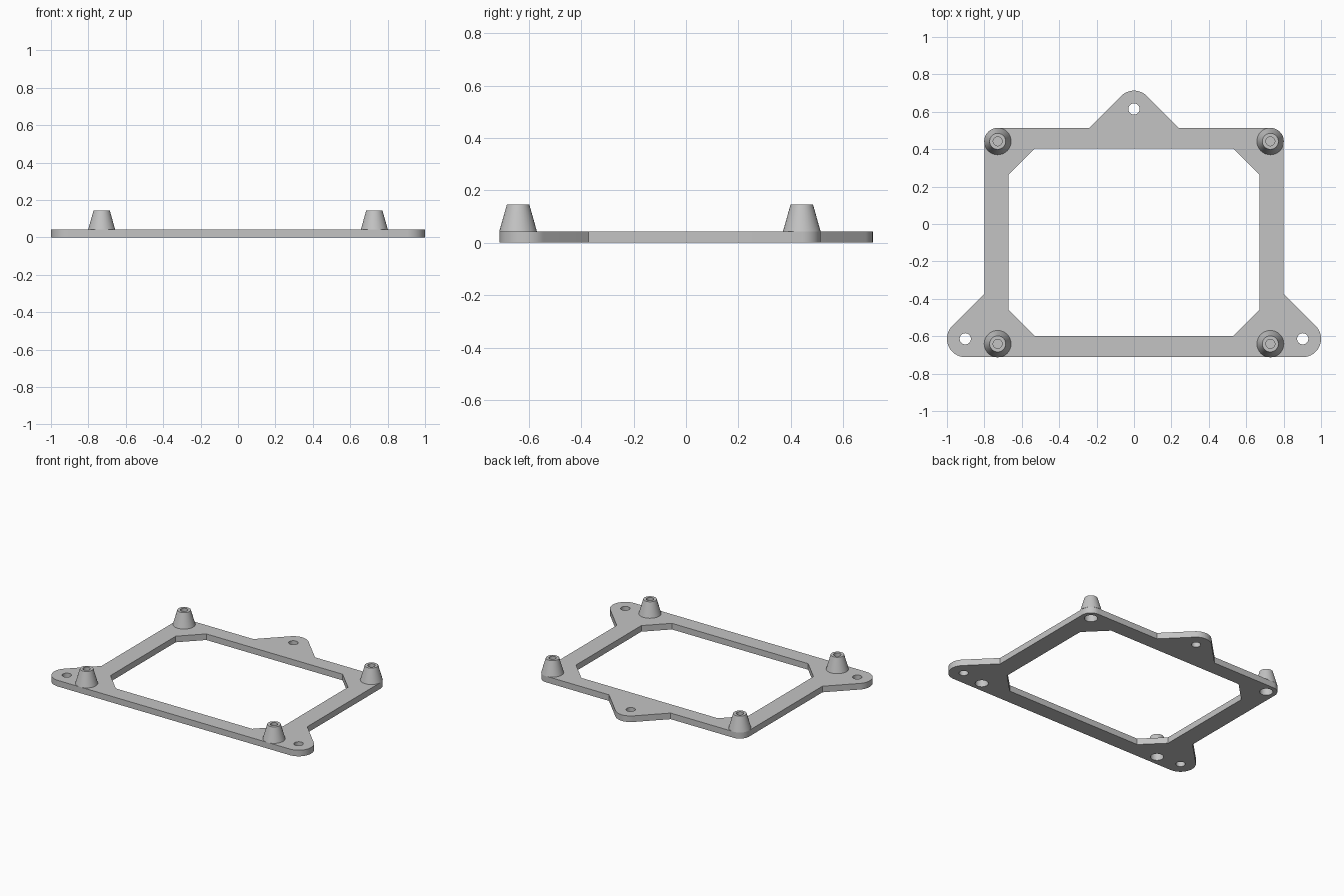
import bpy, bmesh
from math import cos, sin, radians, tau
from mathutils import Matrix

cube = bpy.data.objects.get("Cube")
if cube:
    bpy.data.objects.remove(cube, do_unlink=True)

THICK = 0.043
BORE = 0.042
LUG_R, CORNER_R, HOLE_R = 0.098, 0.071, 0.03
POSTS = {"back": (0.729, 0.442), "front": (0.729, -0.641)}
LUGS = [(0, 0.615), (0.902, -0.614), (-0.902, -0.614)]

grey = bpy.data.materials.new("plain grey")
grey.use_nodes = True
grey.diffuse_color = (0.55, 0.55, 0.55, 1)
grey.node_tree.nodes["Principled BSDF"].inputs["Base Color"].default_value = grey.diffuse_color


def arc(centre, r, start, end, steps):
    angles = [radians(start + (end - start) * i / steps) for i in range(steps + 1)]
    return [(centre[0] + r * cos(a), centre[1] + r * sin(a)) for a in angles]


def circle(centre, r, steps=32):
    return arc(centre, r, 0, 360, steps)[:-1]


def mirrored(half):
    """Close a right-hand half outline by reflecting it in x."""
    return half + [(-x, y) for x, y in reversed(half) if abs(x) > 1e-5]


def finish(bm, name):
    mesh = bpy.data.meshes.new(name)
    bm.to_mesh(mesh)
    bm.free()
    mesh.materials.append(grey)
    obj = bpy.data.objects.new(name, mesh)
    bpy.context.collection.objects.link(obj)
    bpy.ops.object.select_all(action='DESELECT')
    obj.select_set(True)
    bpy.context.view_layer.objects.active = obj
    bpy.ops.object.shade_smooth_by_angle(angle=radians(30))
    return obj


# Frame plate: outline with rounded lugs, chamfered window and round holes
outer = mirrored(
    arc(LUGS[0], LUG_R, 90, 45, 8)
    + [(0.24, 0.513)]
    + arc(POSTS["back"], CORNER_R, 90, 0, 12)
    + [(0.8, -0.373)]
    + arc(LUGS[1], LUG_R, 45, -90, 20))
window = mirrored([(0.53, 0.405), (0.67, 0.265), (0.67, -0.46), (0.53, -0.6)])
loops = [outer, window] + [circle(c, HOLE_R) for c in LUGS]
for x, y in POSTS.values():
    loops += [circle((s * x, y), BORE) for s in (1, -1)]

bm = bmesh.new()
for loop in loops:
    verts = [bm.verts.new((x, y, 0)) for x, y in loop]
    for a, b in zip(verts, verts[1:] + verts[:1]):
        bm.edges.new((a, b))
bmesh.ops.triangle_fill(bm, edges=bm.edges[:], use_beauty=True, normal=(0, 0, 1))
top = bmesh.ops.extrude_face_region(bm, geom=bm.faces[:], use_keep_orig=True)
bmesh.ops.translate(bm, vec=(0, 0, THICK),
                    verts=[g for g in top["geom"] if isinstance(g, bmesh.types.BMVert)])
bmesh.ops.recalc_face_normals(bm, faces=bm.faces[:])
finish(bm, "frame_plate")

# Tapered standoffs: screw pocket in the top, blind bore from below
PROFILE = [(0, 0.09), (BORE, 0.09), (BORE, THICK), (0.072, THICK),
           (0.043, 0.145), (0.024, 0.145), (0.024, 0.105), (0, 0.105)]


def standoff(name, x, y):
    bm = bmesh.new()
    verts = [bm.verts.new((r, 0, z)) for r, z in PROFILE]
    edges = [bm.edges.new(pair) for pair in zip(verts, verts[1:])]
    # the ring resting on the plate stays open
    bm.edges.remove(edges.pop(2))
    bmesh.ops.spin(bm, geom=verts + edges, cent=(0, 0, 0), axis=(0, 0, 1),
                   angle=tau, steps=32, use_merge=True)
    bmesh.ops.remove_doubles(bm, verts=bm.verts[:], dist=1e-5)
    bmesh.ops.recalc_face_normals(bm, faces=bm.faces[:])
    # each shell must face away from the solid between them
    for f in bm.faces:
        c = f.calc_center_median()
        lower = c.z < 0.1 and c.xy.length < BORE + 0.001
        cap = abs(f.normal.z) > 0.9
        if cap:
            wrong = f.normal.z > 0 if lower else f.normal.z < 0
        else:
            inward = c.xy.length < BORE + 0.001 and (lower or c.xy.length < 0.03)
            wrong = (f.normal.xy.dot(c.xy) > 0) == inward
        if wrong:
            f.normal_flip()
    bmesh.ops.transform(bm, matrix=Matrix.Translation((x, y, 0)), verts=bm.verts[:])
    finish(bm, name)


for row, (x, y) in POSTS.items():
    standoff(row + "_left_standoff", x, y)
    standoff(row + "_right_standoff", -x, y)
